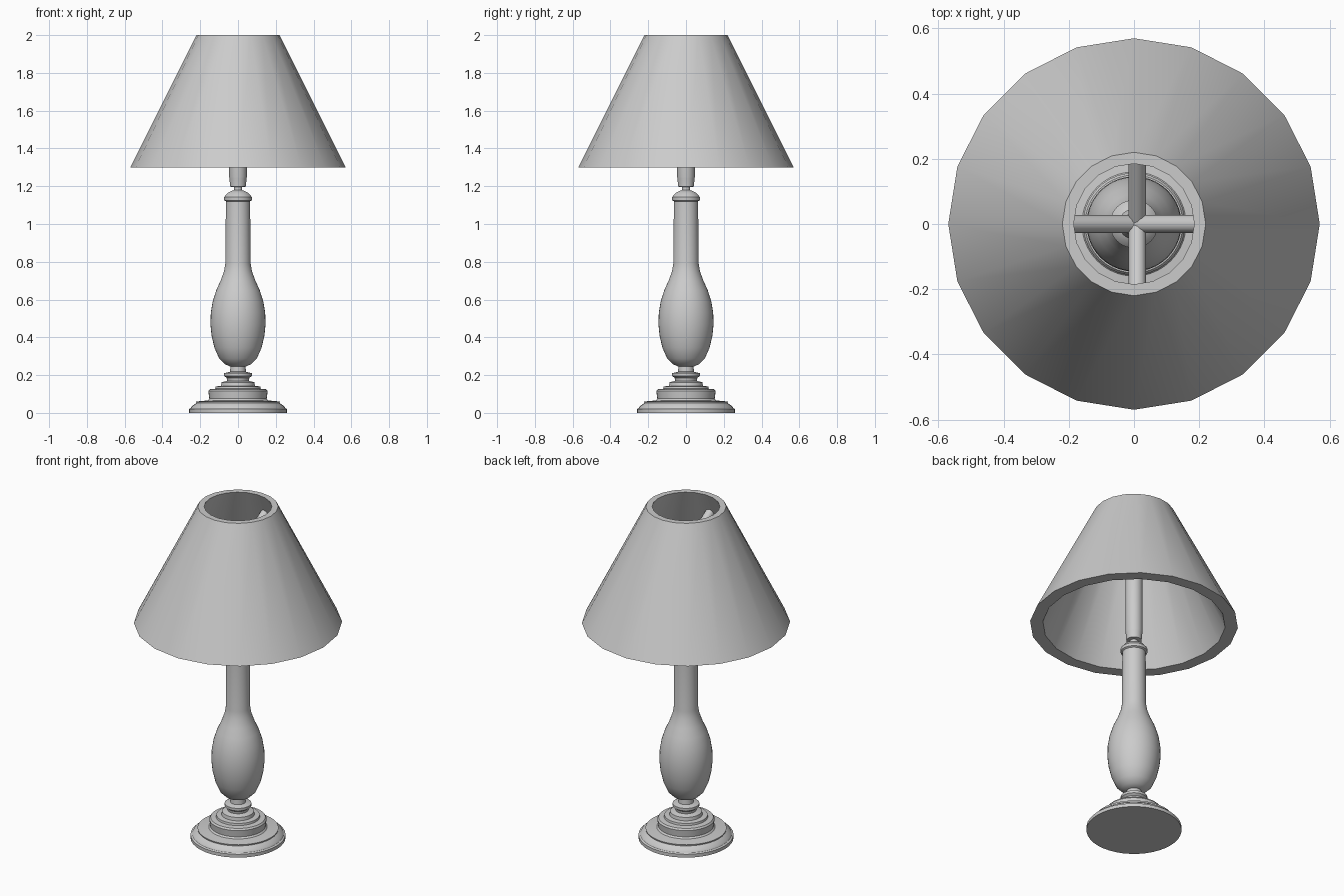
import bpy, bmesh, math
from mathutils import Vector

if "Cube" in bpy.data.objects:
    bpy.data.objects.remove(bpy.data.objects["Cube"])


def lathe(name, profile, sides, angle=35, closed=False):
    """Revolve an (r, z) profile around z; ends are capped or joined in a loop."""
    bm = bmesh.new()
    rings = [[bm.verts.new((r * math.cos(2 * math.pi * i / sides),
                            r * math.sin(2 * math.pi * i / sides), z))
              for i in range(sides)] for r, z in profile]
    pairs = list(zip(rings, rings[1:]))
    if closed:
        pairs.append((rings[-1], rings[0]))
    else:
        bm.faces.new(rings[0][::-1])
        bm.faces.new(rings[-1])
    for a, b in pairs:
        for i in range(sides):
            j = (i + 1) % sides
            bm.faces.new((a[i], a[j], b[j], b[i]))
    bmesh.ops.recalc_face_normals(bm, faces=bm.faces)
    return finish(name, bm, angle)


def finish(name, bm, angle):
    me = bpy.data.meshes.new(name)
    bm.to_mesh(me)
    bm.free()
    ob = bpy.data.objects.new(name, me)
    bpy.context.collection.objects.link(ob)
    bpy.ops.object.select_all(action='DESELECT')
    ob.select_set(True)
    bpy.context.view_layer.objects.active = ob
    bpy.ops.object.shade_smooth_by_angle(angle=math.radians(angle))
    return ob


def rod(name, start, end, radius, sides=12):
    """Capped cylinder between two points."""
    start, end = Vector(start), Vector(end)
    d = end - start
    bm = bmesh.new()
    bmesh.ops.create_cone(bm, cap_ends=True, segments=sides,
                          radius1=radius, radius2=radius, depth=d.length)
    ob = finish(name, bm, 40)
    ob.location = (start + end) / 2
    ob.rotation_euler = d.to_track_quat('Z', 'Y').to_euler()
    return ob


# stepped foot
lathe("foot", [(0.26, 0), (0.26, 0.02), (0.25, 0.025), (0.245, 0.035),
               (0.22, 0.052), (0.222, 0.06), (0.16, 0.066), (0.152, 0.075),
               (0.157, 0.115), (0.15, 0.125), (0.12, 0.128), (0.118, 0.14),
               (0.09, 0.143), (0.087, 0.162), (0.057, 0.17), (0.06, 0.185),
               (0.073, 0.195), (0.073, 0.21), (0.042, 0.218), (0.04, 0.25)], 40)

# turned vase-shaped stem with collar
lathe("stem", [(0.04, 0.245), (0.07, 0.258), (0.1, 0.288), (0.125, 0.345),
               (0.14, 0.41), (0.146, 0.47), (0.144, 0.53), (0.134, 0.59),
               (0.115, 0.65), (0.092, 0.70), (0.074, 0.75), (0.067, 0.79),
               (0.064, 1.12), (0.073, 1.125), (0.074, 1.142), (0.055, 1.165),
               (0.04, 1.172), (0.022, 1.18), (0.022, 1.20)], 40)

# socket and pole holding the shade
lathe("socket_pole", [(0.022, 1.195), (0.042, 1.198), (0.045, 1.24),
                      (0.047, 1.25), (0.047, 1.68), (0.03, 1.72)], 24)

# four arms rising from the pole to the shade
for i, side in enumerate(("right", "back", "left", "front")):
    a = i * math.pi / 2
    off = 0.01 if i % 2 else 0
    rod(f"shade_arm_{side}", (off, 0, 1.71),
        (0.25 * math.cos(a) + off, 0.25 * math.sin(a), 1.87), 0.027)

# hollow conical shade
lathe("shade", [(0.57, 1.3), (0.22, 2.0), (0.185, 2.0), (0.50, 1.3)], 20,
      angle=30, closed=True)
